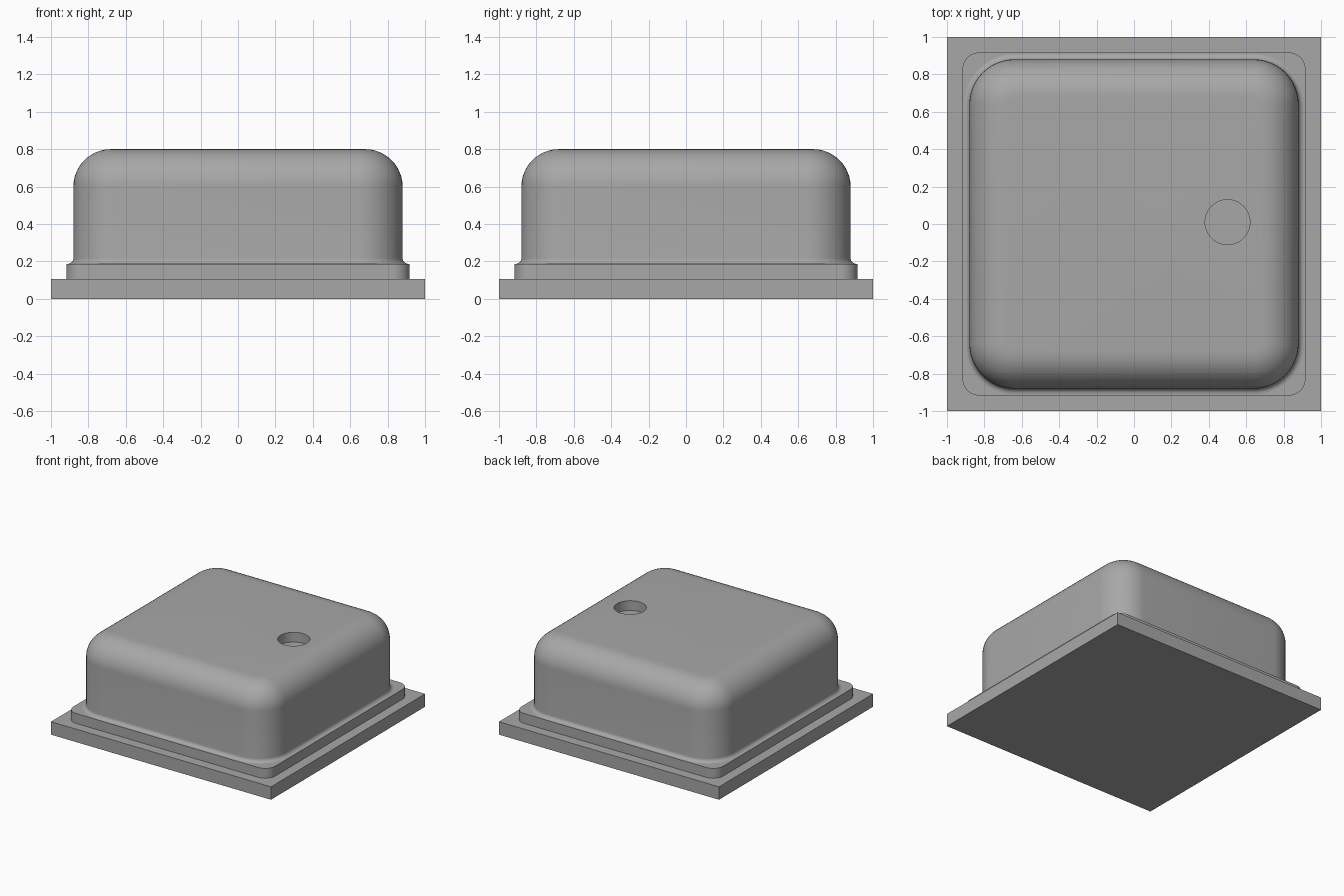
import bpy, bmesh, math

cube = bpy.data.objects.get("Cube")
if cube:
    bpy.data.objects.remove(cube, do_unlink=True)

GREY = (0.39, 0.39, 0.39, 1)
mat = bpy.data.materials.new("neutral grey")
mat.use_nodes = True
mat.diffuse_color = GREY
mat.node_tree.nodes["Principled BSDF"].inputs["Base Color"].default_value = GREY


def ring(bm, half, z, radius, steps=12):
    """Rounded square outline at height z."""
    c = half - radius
    verts = []
    for i, (sx, sy) in enumerate([(1, 1), (-1, 1), (-1, -1), (1, -1)]):
        for s in range(steps + 1):
            a = math.pi / 2 * (i + s / steps)
            verts.append(bm.verts.new((sx * c + radius * math.cos(a),
                                       sy * c + radius * math.sin(a), z)))
    return verts


def loft(name, sections):
    """Closed solid through a stack of rounded squares."""
    bm = bmesh.new()
    rings = [ring(bm, *s) for s in sections]
    n = len(rings[0])
    for low, high in zip(rings, rings[1:]):
        for i in range(n):
            j = (i + 1) % n
            bm.faces.new((low[i], low[j], high[j], high[i]))
    bm.faces.new(rings[0][::-1])
    bm.faces.new(rings[-1])
    mesh = bpy.data.meshes.new(name)
    bm.to_mesh(mesh)
    bm.free()
    obj = bpy.data.objects.new(name, mesh)
    bpy.context.collection.objects.link(obj)
    mesh.materials.append(mat)
    bpy.ops.object.select_all(action="DESELECT")
    obj.select_set(True)
    bpy.context.view_layer.objects.active = obj
    bpy.ops.object.shade_smooth_by_angle(angle=math.radians(35))
    return obj


# Square base plate
bpy.ops.mesh.primitive_cube_add(size=1, location=(0, 0, 0.053))
base = bpy.context.object
base.name = "base_plate"
base.scale = (2, 2, 0.106)
base.data.materials.append(mat)

# Stepped flange
loft("flange", [(0.917, 0.1, 0.09), (0.917, 0.187, 0.09)])

# Cover: small foot fillet, straight wall, large rounded top edge
HALF, TOP, CORNER, FILLET, FOOT = 0.88, 0.8, 0.24, 0.2, 0.03
sections = [(HALF + FOOT, 0.15, CORNER + FOOT)]
for k in range(7):
    a = math.pi / 2 * k / 6
    out = FOOT * (1 - math.sin(a))
    sections.append((HALF + out, 0.187 + FOOT * (1 - math.cos(a)), CORNER + out))
for k in range(13):
    a = math.pi / 2 * k / 12
    inset = FILLET * (1 - math.cos(a))
    sections.append((HALF - inset, TOP - FILLET * (1 - math.sin(a)), CORNER - inset))
cover = loft("cover", sections)

# Round blind hole in the top
bpy.ops.mesh.primitive_cylinder_add(vertices=48, radius=0.12, depth=0.16,
                                    location=(0.5, 0.01, TOP))
cutter = bpy.context.object
cutter.name = "hole_cutter"
cutter.data.materials.append(mat)
cutter.hide_render = True
cutter.hide_set(True)
cut = cover.modifiers.new("hole", "BOOLEAN")
cut.operation = "DIFFERENCE"
cut.solver = "EXACT"
cut.object = cutter
